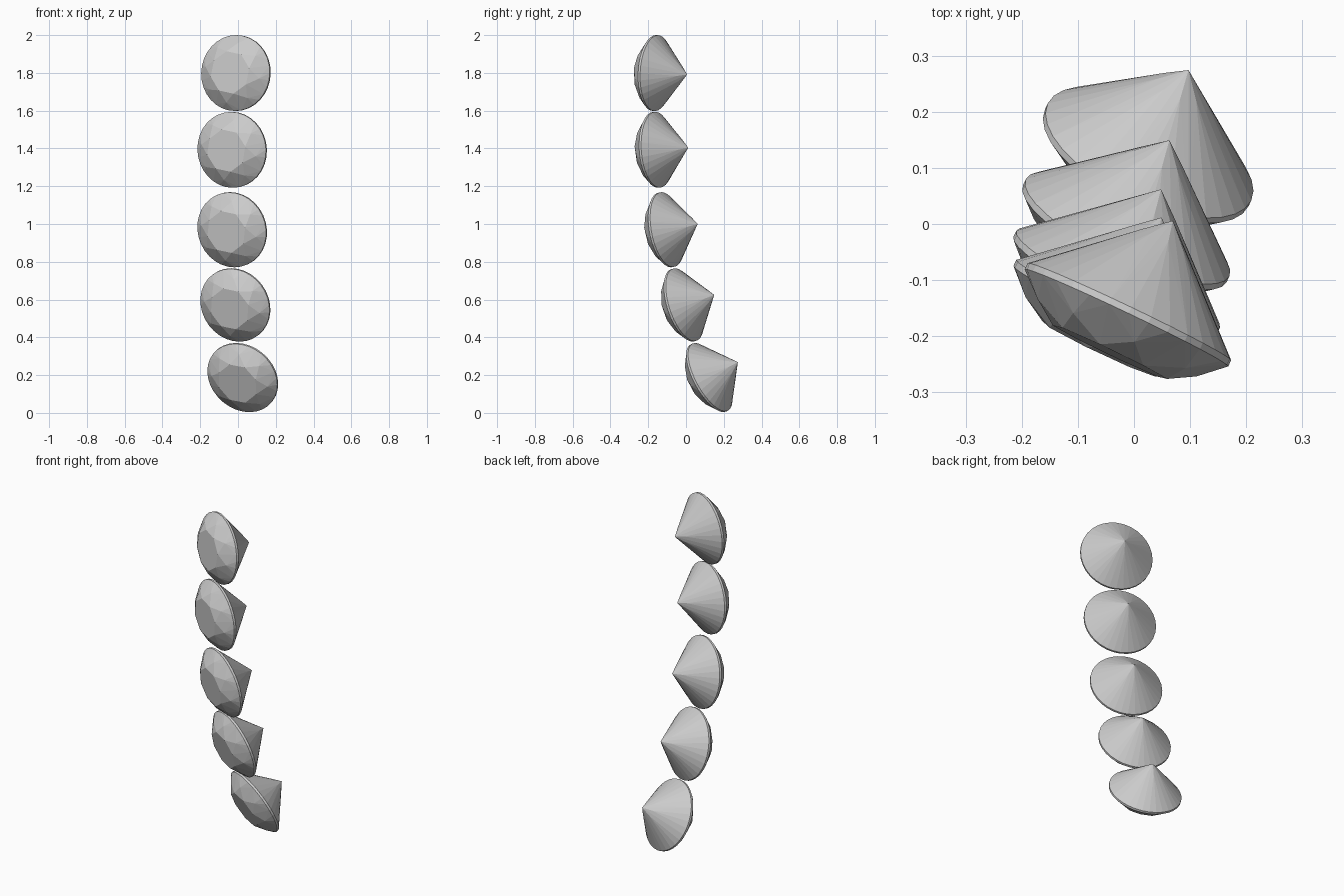
import bpy, bmesh
from math import sin, cos, pi, radians
from mathutils import Vector, Matrix

if "Cube" in bpy.data.objects:
    bpy.data.objects.remove(bpy.data.objects["Cube"])

R = 0.201        # girdle radius
DEPTH = 0.184    # culet distance from the girdle plane
CROWN = 0.076    # table distance from the girdle plane


def ring(bm, n, r, z, phase=0.0):
    for i in range(n):
        a = 2 * pi * i / n + phase
        bm.verts.new((r * cos(a), r * sin(a), z))


# Brilliant-cut stone: culet along +z, table along -z
def gem_mesh():
    bm = bmesh.new()
    ring(bm, 8, R * 0.57, -CROWN, pi / 8)         # table
    ring(bm, 8, R * 0.80, -CROWN * 0.62)          # star facet tips
    ring(bm, 32, R, -0.008)                       # girdle band
    ring(bm, 32, R, 0.004)
    ring(bm, 8, R * 0.22, DEPTH * 0.795)          # pavilion main corners
    bm.verts.new((0, 0, DEPTH))                   # culet
    bmesh.ops.convex_hull(bm, input=bm.verts[:])
    bmesh.ops.dissolve_limit(bm, angle_limit=radians(0.5),
                             verts=bm.verts[:], edges=bm.edges[:])
    bmesh.ops.recalc_face_normals(bm, faces=bm.faces[:])
    me = bpy.data.meshes.new("gem")
    bm.to_mesh(me)
    bm.free()
    return me


mesh = gem_mesh()
YAW = radians(25.5)

# Hanging row of stones: girdle centre and upward pitch of the culet
stones = [((-0.010, -0.160, 1.799), -2.5),
          ((-0.030, -0.154, 1.393), 3.5),
          ((-0.030, -0.102, 0.970), 9.5),
          ((-0.013, -0.010, 0.572), 16.5),
          ((0.026, 0.125, 0.188), 26)]
for i, (loc, pitch) in enumerate(stones):
    p = radians(pitch)
    w = Vector((sin(YAW) * cos(p), cos(YAW) * cos(p), sin(p)))
    u = w.cross(Vector((0, 0, 1))).normalized()
    v = w.cross(u)
    rot = Matrix((u, v, w)).transposed().to_4x4()
    ob = bpy.data.objects.new(f"gemstone_{i + 1}", mesh)
    ob.matrix_world = Matrix.Translation(loc) @ rot @ Matrix.Rotation(pi / 16, 4, 'Z')
    bpy.context.collection.objects.link(ob)
